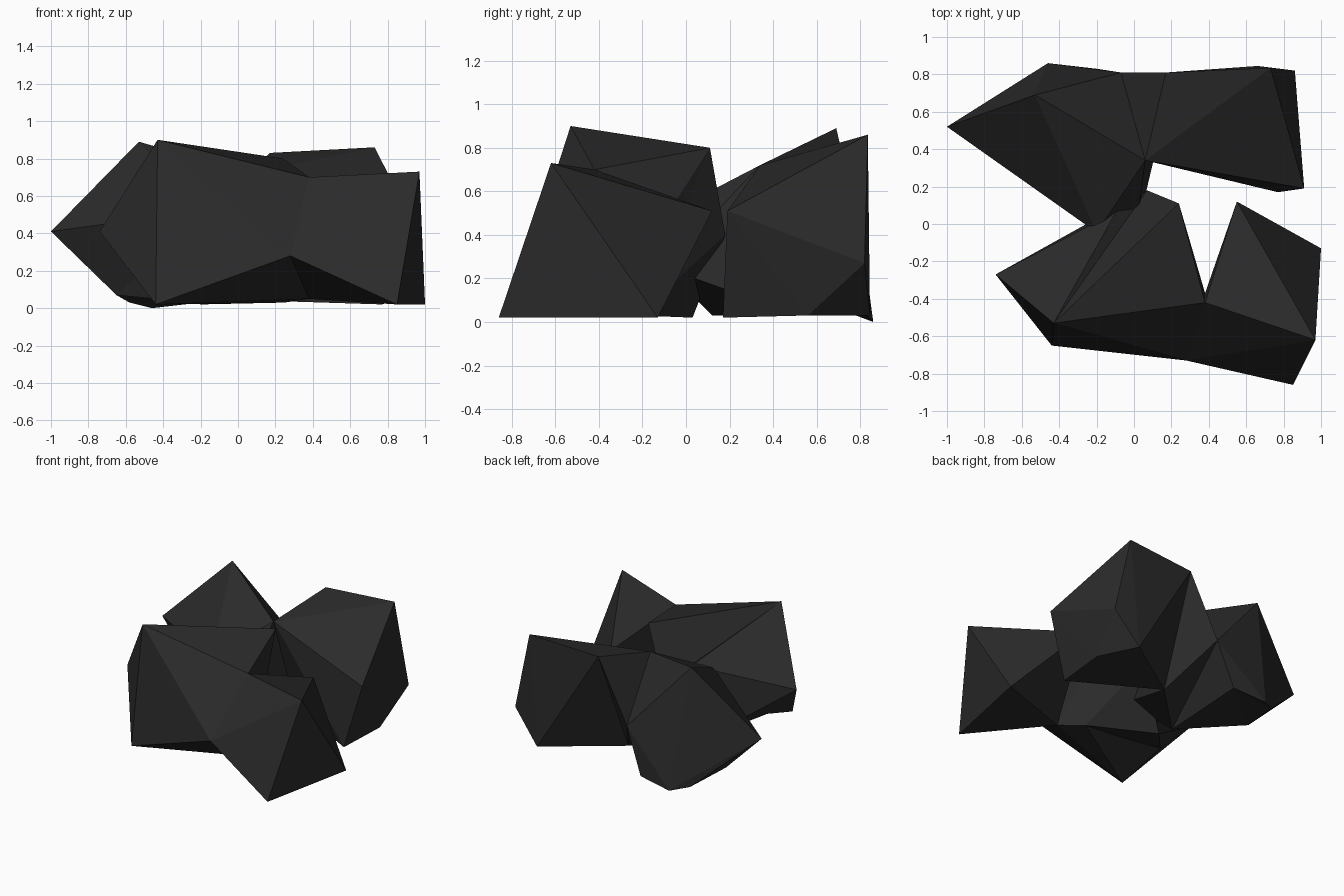
import bpy
import bmesh

cube = bpy.data.objects.get("Cube")
if cube:
    bpy.data.objects.remove(cube, do_unlink=True)

# One dark coal-like stone colour for both boulders
stone = bpy.data.materials.new("dark_stone")
stone.use_nodes = True
colour = (0.024, 0.024, 0.024, 1.0)
stone.diffuse_color = colour
bsdf = stone.node_tree.nodes["Principled BSDF"]
bsdf.inputs["Base Color"].default_value = colour
bsdf.inputs["Roughness"].default_value = 0.9


def boulder(name, corners, facets):
    """Faceted rock: named corners joined by facets, each a list of corner names."""
    bm = bmesh.new()
    verts = {key: bm.verts.new(co) for key, co in corners.items()}
    for facet in facets:
        bm.faces.new([verts[key] for key in facet.split()])
    bmesh.ops.triangulate(bm, faces=[f for f in bm.faces if len(f.verts) > 3])
    bmesh.ops.recalc_face_normals(bm, faces=bm.faces)
    mesh = bpy.data.meshes.new(name)
    bm.to_mesh(mesh)
    bm.free()
    mesh.materials.append(stone)
    obj = bpy.data.objects.new(name, mesh)
    bpy.context.collection.objects.link(obj)
    return obj


# Front boulder: two lumps with a notch opening towards the back
front_corners = dict(
    side_tip=(-0.74, -0.27, 0.41),
    peak=(-0.43, -0.53, 0.90),
    front_foot=(-0.44, -0.65, 0.02),
    back_ledge=(-0.095, 0.066, 0.55),
    back_tip=(0.07, 0.18, 0.40),
    back_top=(0.24, 0.11, 0.80),
    back_foot=(-0.20, 0.03, 0.02),
    saddle=(0.38, -0.42, 0.70),
    spur=(0.55, 0.12, 0.51),
    spur_foot=(1.0, -0.13, 0.02),
    shoulder=(0.97, -0.62, 0.73),
    toe=(0.85, -0.86, 0.02),
    waist=(0.28, -0.73, 0.28),
    notch=(0.38, -0.37, 0.05),
    base_side=(-0.48, -0.29, 0.15),
    base_mid=(-0.21, -0.34, 0.15),
    base_notch=(0.25, -0.22, 0.03),
)
front_facets = [
    # front and outer sides
    "front_foot peak side_tip",
    "peak front_foot waist",
    "peak waist saddle",
    "saddle waist shoulder",
    "waist toe shoulder",
    "shoulder toe spur_foot",
    "shoulder spur_foot spur",
    # top
    "saddle shoulder spur",
    "peak saddle back_top",
    "peak back_top back_tip",
    "peak back_tip back_ledge",
    "peak back_ledge side_tip",
    # notch and back walls
    "saddle spur notch",
    "spur spur_foot notch",
    "back_top saddle notch",
    "back_top notch base_notch",
    "back_top base_notch back_tip",
    "back_tip base_notch back_foot",
    "back_tip back_foot back_ledge",
    "back_ledge back_foot side_tip",
    "side_tip back_foot base_side",
    "side_tip base_side front_foot",
    # underside
    "front_foot base_side base_mid",
    "base_side back_foot base_mid",
    "base_mid back_foot base_notch",
    "front_foot base_mid base_notch",
    "front_foot base_notch notch",
    "front_foot notch waist",
    "waist notch toe",
    "toe notch spur_foot",
]
boulder("front_boulder", front_corners, front_facets)

# Rear boulder: two lumps, its nose resting against the front boulder
rear_corners = dict(
    side_tip=(-1.0, 0.52, 0.41),
    back_foot=(-0.46, 0.86, 0.0),
    peak=(-0.53, 0.69, 0.89),
    waist=(-0.07, 0.81, 0.37),
    ridge=(0.17, 0.81, 0.83),
    crown=(0.73, 0.835, 0.86),
    flank=(0.86, 0.82, 0.27),
    spur=(0.91, 0.19, 0.51),
    saddle=(0.06, 0.34, 0.72),
    nose=(-0.2, -0.045, 0.52),
    chin=(0.0, -0.1, 0.25),
    base_side=(-0.65, 0.45, 0.07),
    base_tip=(-0.58, 0.78, 0.03),
    base_back=(-0.2, 0.83, 0.03),
    notch=(0.14, 0.49, 0.04),
    heel=(0.66, 0.845, 0.03),
    base_flank=(0.80, 0.56, 0.03),
    spur_foot=(0.77, 0.17, 0.02),
    nose_foot=(-0.24, 0.12, 0.03),
)
rear_facets = [
    # top
    "peak side_tip nose",
    "peak nose saddle",
    "peak saddle waist",
    "waist saddle ridge",
    "saddle crown ridge",
    "saddle spur crown",
    # outer sides
    "crown spur flank",
    "flank spur base_flank",
    "spur spur_foot base_flank",
    "flank base_flank heel",
    "crown flank heel",
    "ridge crown heel",
    "ridge heel notch",
    "ridge notch waist",
    "peak waist back_foot",
    "waist base_back back_foot",
    "peak back_foot side_tip",
    "side_tip back_foot base_tip",
    "side_tip base_tip base_side",
    "side_tip base_side nose",
    "nose base_side nose_foot",
    # notch walls
    "saddle spur_foot spur",
    "saddle notch spur_foot",
    "saddle nose chin",
    "saddle chin notch",
    "nose nose_foot chin",
    "chin nose_foot notch",
    # underside
    "waist notch nose_foot",
    "waist nose_foot base_back",
    "base_back nose_foot base_side",
    "base_back base_side base_tip",
    "base_back base_tip back_foot",
    "heel base_flank spur_foot notch",
]
boulder("rear_boulder", rear_corners, rear_facets)
